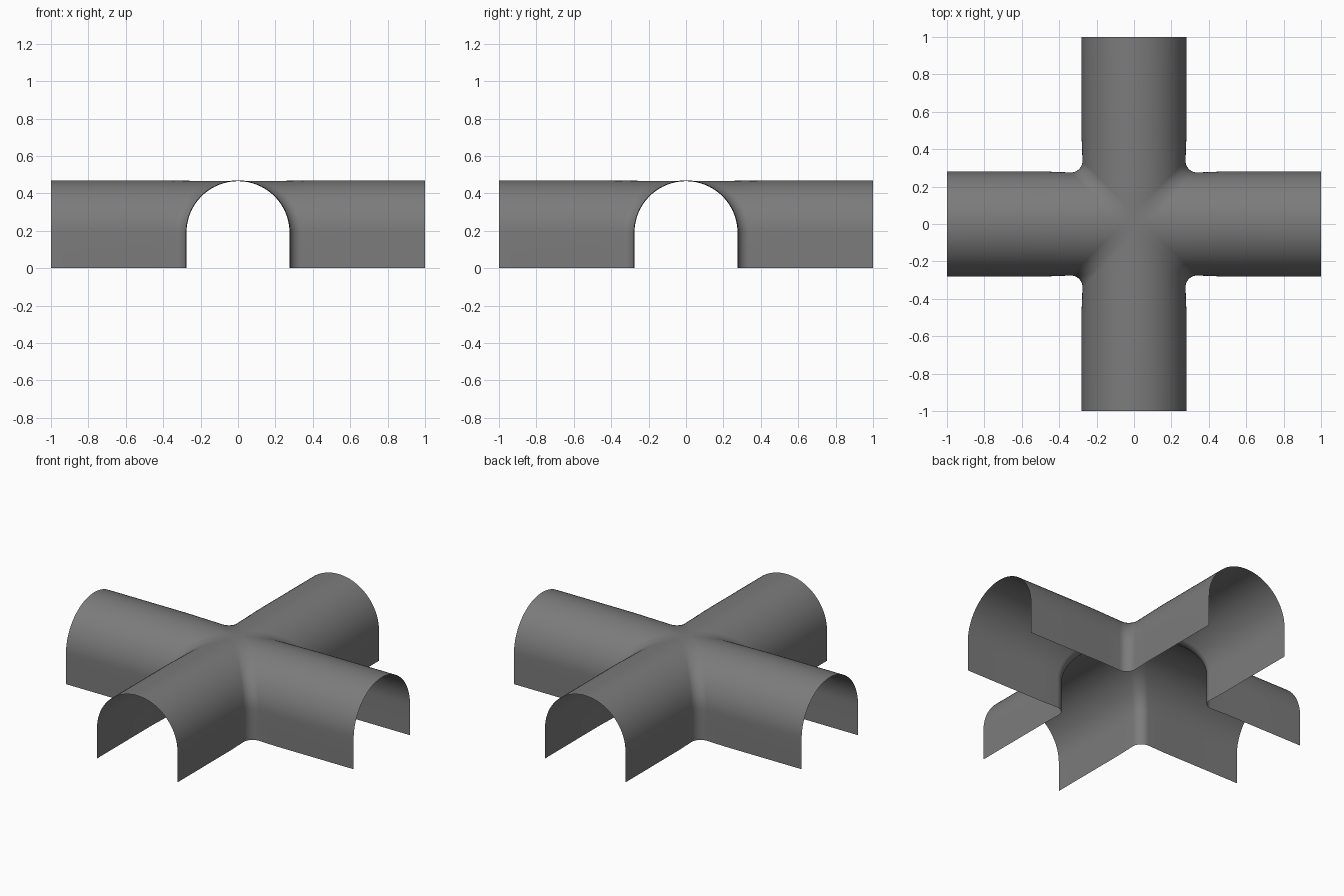
import bpy, bmesh
from math import sin, cos, pi

if "Cube" in bpy.data.objects:
    bpy.data.objects.remove(bpy.data.objects["Cube"])

HALF_W = 0.28      # half width of each tunnel
SPRING = 0.19      # height where the arch starts
FILLET = 0.062     # plan radius rounding the inner corners
PINCH = 0.984      # tunnels narrow very slightly towards the crossing
ARC_STEPS, FILLET_STEPS = 20, 10


def corner_line(w, z):
    """Outline of one inner corner, where the tunnels are w wide each side."""
    wi = w * PINCH
    zi = SPRING + (z - SPRING) * PINCH if z > SPRING else z
    c = wi + FILLET
    half = [(1, w, z), (0.46, w, z)]
    pts = list(half)
    for k in range(FILLET_STEPS + 1):
        a = -pi / 2 - k / FILLET_STEPS * pi / 2
        pts.append((c + FILLET * cos(a), c + FILLET * sin(a), zi))
    return pts + [(y, x, h) for x, y, h in reversed(half)]


# Profile of the tunnel: straight wall, then a semicircular arch
profile = [(HALF_W, 0), (HALF_W, SPRING / 2)]
for k in range(ARC_STEPS):
    a = k / ARC_STEPS * pi / 2
    profile.append((HALF_W * cos(a), SPRING + HALF_W * sin(a)))
profile.append((0, SPRING + HALF_W))

# One quarter of the crossing, lofted up the profile
bm = bmesh.new()
rows = [[bm.verts.new(p) for p in corner_line(w, z)] for w, z in profile]
for lo, hi in zip(rows, rows[1:]):
    for i in range(len(lo) - 1):
        bm.faces.new((lo[i], lo[i + 1], hi[i + 1], hi[i]))

# Small crown patch in the middle
top = rows[-1]
centre = bm.verts.new((0, 0, SPRING + HALF_W * PINCH))
for i in range(2, len(top) - 3):
    bm.faces.new((centre, top[i], top[i + 1]))

mesh = bpy.data.meshes.new("crossing_vault")
bm.to_mesh(mesh)
bm.free()
vault = bpy.data.objects.new("crossing_vault", mesh)
bpy.context.collection.objects.link(vault)

# Dark grey finish
dark = bpy.data.materials.new("dark_grey")
dark.diffuse_color = (0.2, 0.2, 0.2, 1)
dark.use_nodes = True
dark.node_tree.nodes["Principled BSDF"].inputs["Base Color"].default_value = dark.diffuse_color
mesh.materials.append(dark)

# Mirror the quarter to all four corners
mirror = vault.modifiers.new("four_corners", 'MIRROR')
mirror.use_axis = (True, True, False)
mirror.merge_threshold = 0.0005

bpy.context.view_layer.objects.active = vault
vault.select_set(True)
bpy.ops.object.modifier_apply(modifier=mirror.name)
bpy.ops.object.shade_smooth_by_angle(angle=pi / 4)
